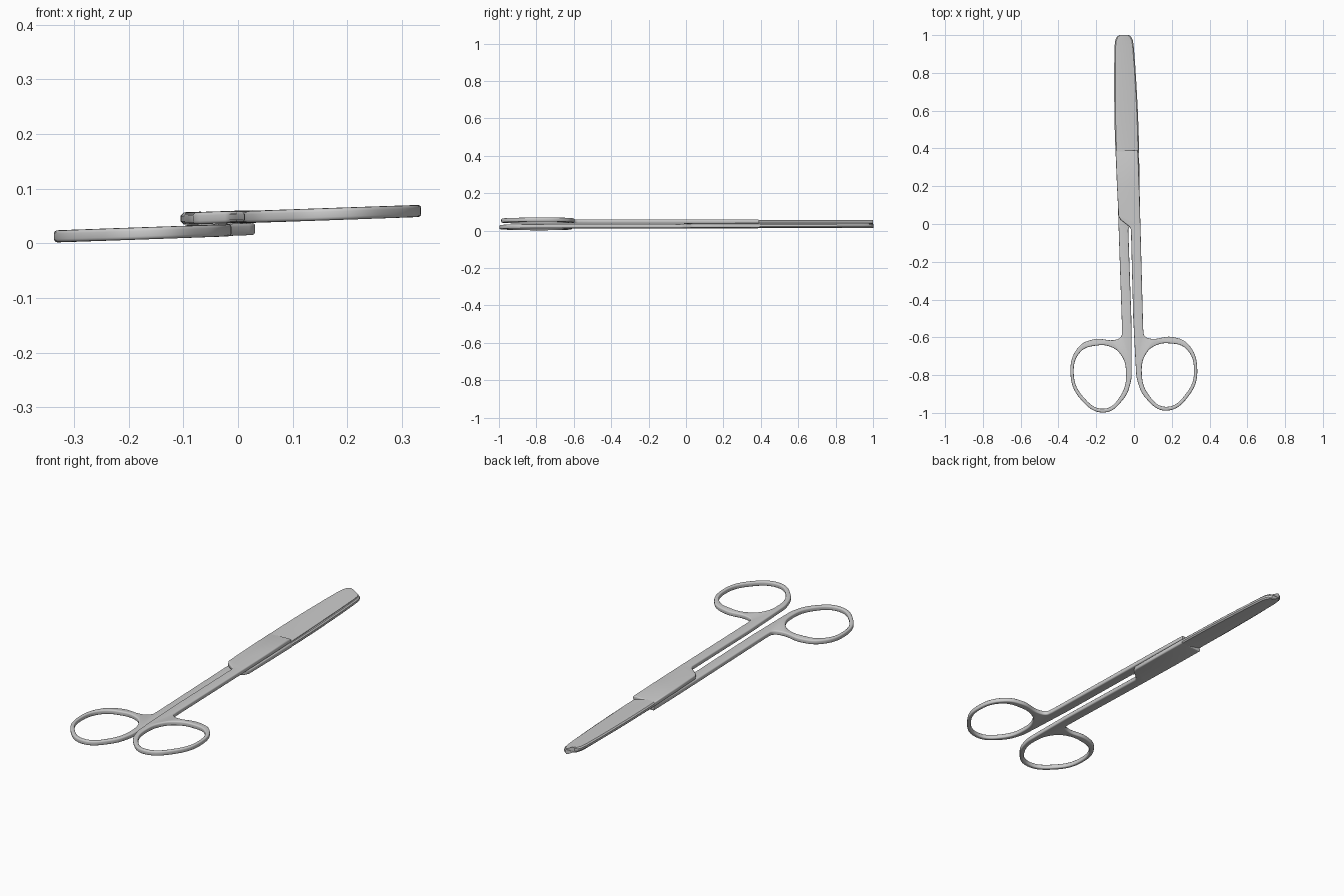
import bpy, bmesh, math
from mathutils import Matrix, Vector

if "Cube" in bpy.data.objects:
    bpy.data.objects.remove(bpy.data.objects["Cube"])

AXIS_P = Vector((0, -0.8, 0.0361))      # long axis shared by both halves
AXIS_D = Vector((-0.03, 1, 0)).normalized()
MID, HALF, BEV = 0.0477, 0.011, 0.006   # height, half thickness, edge rounding
FLIP = Matrix.Translation(AXIS_P) @ Matrix.Rotation(math.pi, 4, AXIS_D) @ Matrix.Translation(-AXIS_P)


def shade(ob, angle):
    bpy.ops.object.select_all(action='DESELECT')
    ob.select_set(True)
    bpy.context.view_layer.objects.active = ob
    bpy.ops.object.shade_smooth_by_angle(angle=math.radians(angle))


def tilt(mesh):
    # each half leans slightly around the long axis
    for v in mesh.vertices:
        v.co.z += MID + 0.035 * (v.co.x + 0.03 * (v.co.y + 0.8))


def add_spline(curve, pts, kind):
    s = curve.splines.new('BEZIER')
    s.bezier_points.add(len(pts) - 1)
    for bp, p in zip(s.bezier_points, pts):
        bp.co = (p[0], p[1], 0)
        bp.handle_left_type = bp.handle_right_type = kind if len(p) == 2 else 'VECTOR'
    s.use_cyclic_u = True
    s.resolution_u = 8


def flipped_copy(ob, name):
    me = ob.data.copy()
    me.transform(FLIP)
    other = bpy.data.objects.new(name, me)
    bpy.context.collection.objects.link(other)


# handle: finger ring, shank and joint plate as one rounded flat outline
V = 1
outer = [(0.034, 0.0, V), (0.047, -0.5, V), (0.049, -0.56, V), (0.056, -0.592), (0.085, -0.607),
         (0.20, -0.598), (0.285, -0.635), (0.335, -0.77), (0.29, -0.91), (0.17, -0.988),
         (0.065, -0.925), (0.018, -0.83), (0.009, -0.75, V), (-0.004, -0.5, V),
         (-0.016, -0.03, V), (-0.024, -0.014, V), (-0.07, 0.022, V), (-0.082, 0.042, V),
         (-0.09, 0.2, V), (-0.098, 0.39, V), (0.021, 0.39, V), (0.028, 0.2, V)]
hole = [(0.19, -0.632), (0.275, -0.66), (0.318, -0.77), (0.278, -0.895), (0.17, -0.968),
        (0.078, -0.905), (0.041, -0.78), (0.065, -0.685), (0.115, -0.643)]
cu = bpy.data.curves.new('handle', 'CURVE')
cu.dimensions = '2D'
cu.fill_mode = 'BOTH'
add_spline(cu, outer, 'AUTO')
add_spline(cu, hole, 'AUTO')
cu.extrude, cu.bevel_depth, cu.bevel_resolution, cu.offset = HALF - BEV, BEV, 2, -BEV
handle = bpy.data.objects.new('upper_handle', cu)
bpy.context.collection.objects.link(handle)
handle.select_set(True)
bpy.context.view_layer.objects.active = handle
bpy.ops.object.convert(target='MESH')
handle = bpy.context.object
bm = bmesh.new()
bm.from_mesh(handle.data)
bmesh.ops.remove_doubles(bm, verts=bm.verts, dist=0.0002)
bmesh.ops.recalc_face_normals(bm, faces=bm.faces)
bm.to_mesh(handle.data)
tilt(handle.data)
shade(handle, 35)
flipped_copy(handle, 'lower_handle')

# blade: thick spine, ground down to a cutting edge: (y, spine x, ridge x, edge x)
stations = [(0.38, -0.0975, -0.050, 0.017), (0.41, -0.099, -0.058, 0.017), (0.46, -0.101, -0.068, 0.015),
            (0.58, -0.104, -0.073, 0.009), (0.70, -0.105, -0.077, 0.003), (0.83, -0.105, -0.080, -0.004),
            (0.94, -0.103, -0.082, -0.011), (0.97, -0.100, -0.081, -0.015),
            (0.99, -0.092, -0.076, -0.023), (1.0, -0.078, -0.068, -0.036)]
bm = bmesh.new()
rings = []
for y, xs, xr, xe in stations:
    b = min(BEV, (xr - xs) * 0.4)
    section = [(xs + b, -HALF), (xs, -HALF + b), (xs, HALF - b), (xs + b, HALF - 0.0002),
               (xr, HALF - 0.0002), (xe, -HALF + 0.003), (xe, -HALF)]
    rings.append([bm.verts.new((x, y, z)) for x, z in section])
for r0, r1 in zip(rings, rings[1:]):
    for i in range(7):
        j = (i + 1) % 7
        bm.faces.new((r0[i], r0[j], r1[j], r1[i]))
bm.faces.new(rings[0])
bm.faces.new(rings[-1])
bmesh.ops.recalc_face_normals(bm, faces=bm.faces)
me = bpy.data.meshes.new('blade')
bm.to_mesh(me)
bm.free()
tilt(me)
blade = bpy.data.objects.new('upper_blade', me)
bpy.context.collection.objects.link(blade)
shade(blade, 30)
flipped_copy(blade, 'lower_blade')
